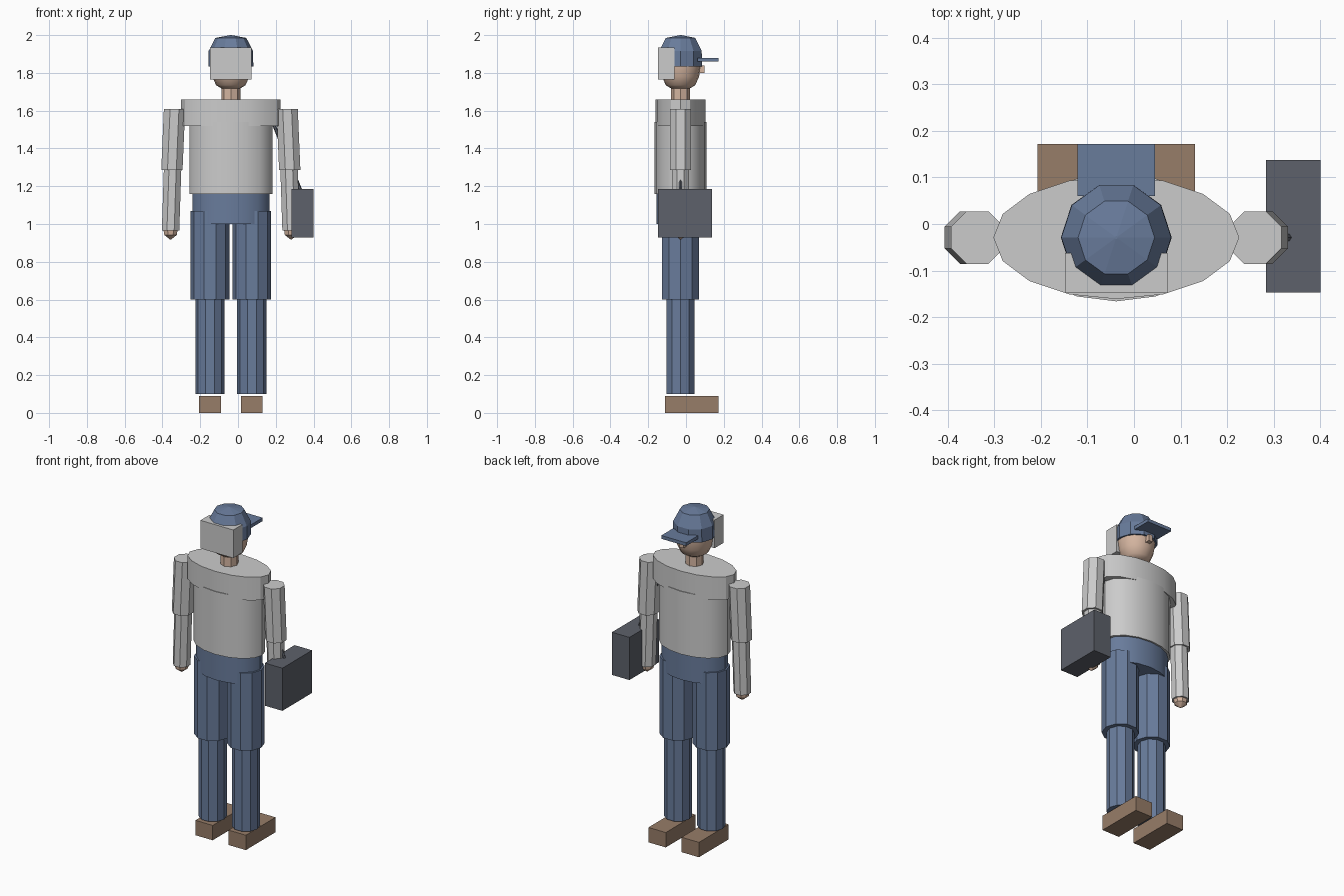
import bpy, bmesh, math
from mathutils import Vector

cube = bpy.data.objects.get("Cube")
if cube:
    bpy.data.objects.remove(cube, do_unlink=True)

CX, CY = -0.038, -0.029   # axis of the body


def material(name, rgb):
    m = bpy.data.materials.new(name)
    m.use_nodes = True
    m.diffuse_color = (*rgb, 1)
    m.node_tree.nodes["Principled BSDF"].inputs["Base Color"].default_value = (*rgb, 1)
    return m


SHIRT = material("light grey cloth", (0.60, 0.60, 0.60))
BLUE = material("blue cloth", (0.14, 0.20, 0.33))
SKIN = material("skin", (0.66, 0.46, 0.35))
BROWN = material("brown leather", (0.31, 0.205, 0.14))
DARK = material("dark grey case", (0.11, 0.12, 0.145))


def finish(name, bm, mat, smooth=0):
    bmesh.ops.recalc_face_normals(bm, faces=bm.faces)
    mesh = bpy.data.meshes.new(name)
    bm.to_mesh(mesh)
    bm.free()
    mesh.materials.append(mat)
    ob = bpy.data.objects.new(name, mesh)
    bpy.context.collection.objects.link(ob)
    if smooth:
        bpy.ops.object.select_all(action='DESELECT')
        ob.select_set(True)
        bpy.context.view_layer.objects.active = ob
        bpy.ops.object.shade_smooth_by_angle(angle=math.radians(smooth))
    return ob


def box(name, lo, hi, mat):
    bm = bmesh.new()
    bmesh.ops.create_cube(bm, size=1)
    for v in bm.verts:
        v.co = [(a + b) / 2 + c * (b - a) for a, b, c in zip(lo, hi, v.co)]
    return finish(name, bm, mat)


def loft(name, rings, sides, mat, turn=0.0, smooth=0):
    """Stack of horizontal rings: (centre x, z, radius x, radius y)."""
    bm = bmesh.new()
    loops = []
    for x, z, rx, ry in rings:
        angles = [math.tau * (i + turn) / sides for i in range(sides)]
        loops.append([bm.verts.new((x + rx * math.cos(a), CY + ry * math.sin(a), z))
                      for a in angles])
    for low, high in zip(loops, loops[1:]):
        for i in range(sides):
            j = (i + 1) % sides
            bm.faces.new((low[i], low[j], high[j], high[i]))
    bm.faces.new(loops[0])
    bm.faces.new(loops[-1])
    return finish(name, bm, mat, smooth)


def turned(name, profile, sides, mat, **kw):
    return loft(name, [(CX, z, r, r) for r, z in profile], sides, mat, **kw)


# Trunk
loft("pelvis", [(CX, z, 0.204, 0.127) for z in (1.0, 1.165)], 16, BLUE, smooth=30)
loft("torso", [(CX, z, 0.22, 0.137) for z in (1.16, 1.54)], 16, SHIRT, smooth=30)
loft("shoulders", [(CX, z, 0.264, 0.132) for z in (1.52, 1.66)], 16, SHIRT, smooth=30)

# Head, neck and nose
turned("neck", [(0.05, 1.64), (0.05, 1.76)], 8, SKIN)
turned("head", [(0.05, 1.718), (0.078, 1.735), (0.098, 1.78), (0.108, 1.84), (0.105, 1.9)],
       16, SKIN, smooth=40)
box("nose", (CX - 0.014, 0.06, 1.80), (CX + 0.014, 0.098, 1.84), SKIN)

# Cap with brim, and the block behind the head
turned("cap", [(0.119, 1.835), (0.118, 1.915), (0.082, 1.985), (0.003, 2.0)], 10, BLUE)
box("cap_brim", (CX - 0.083, 0.06, 1.86), (CX + 0.083, 0.172, 1.88), BLUE)
box("head_back_block", (CX - 0.11, -0.148, 1.765), (CX + 0.11, -0.062, 1.935), SHIRT)

# Legs and arms on both sides
for side, s in (("left", 1), ("right", -1)):
    leg = CX + s * 0.111
    loft(side + "_thigh", [(leg, z, 0.103, 0.103) for z in (0.6, 1.07)], 10, BLUE)
    loft(side + "_shin", [(leg, z, 0.077, 0.077) for z in (0.1, 0.62)], 10, BLUE)
    box(side + "_shoe", (leg - 0.058, -0.112, 0), (leg + 0.058, 0.172, 0.09), BROWN)

    def arm(offset):
        return CX + s * offset
    loft(side + "_upper_arm", [(arm(0.312), 1.285, 0.061, 0.061),
                               (arm(0.298), 1.61, 0.061, 0.061)], 8, SHIRT, turn=0.5)
    loft(side + "_forearm", [(arm(0.319), 0.965, 0.05, 0.05),
                             (arm(0.308), 1.3, 0.05, 0.05)], 8, SHIRT, turn=0.5)
    loft(side + "_hand", [(arm(0.319), 0.918, 0.003, 0.003), (arm(0.319), 0.942, 0.036, 0.036),
                          (arm(0.319), 0.98, 0.042, 0.042)], 8, SKIN, turn=0.5)

# Case hanging from a thin strap
box("case", (0.283, -0.147, 0.928), (0.40, 0.137, 1.186), DARK)
start, end = Vector((0.188, CY, 1.53)), Vector((0.335, CY, 1.17))
bm = bmesh.new()
bmesh.ops.create_cone(bm, cap_ends=True, segments=6, radius1=0.009, radius2=0.009,
                      depth=(end - start).length)
strap = finish("case_strap", bm, DARK)
strap.location = (start + end) / 2
strap.rotation_euler = (end - start).to_track_quat('Z', 'Y').to_euler()
